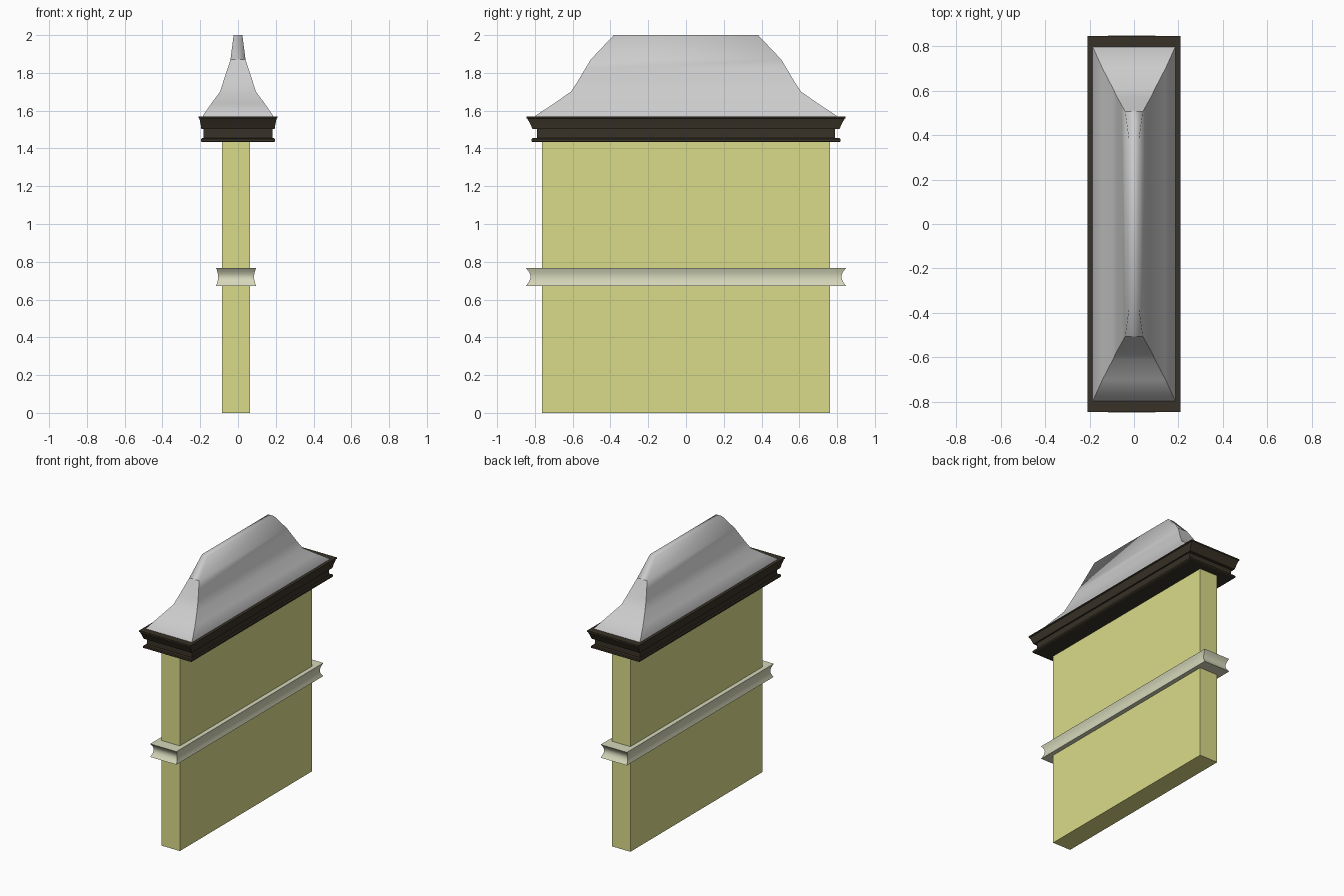
import bpy, bmesh, math

if "Cube" in bpy.data.objects:
    bpy.data.objects.remove(bpy.data.objects["Cube"])


def material(name, color):
    m = bpy.data.materials.new(name)
    m.diffuse_color = (*color, 1)
    m.use_nodes = True
    m.node_tree.nodes["Principled BSDF"].inputs["Base Color"].default_value = m.diffuse_color
    return m


def loft(name, rings, cx=0.0, mat=None, angle=30):
    """Stack rectangular rings (half x, half y, z) into a closed solid."""
    bm = bmesh.new()
    loops = [[bm.verts.new((cx + sx * hx, sy * hy, z))
              for sx, sy in ((-1, -1), (1, -1), (1, 1), (-1, 1))]
             for hx, hy, z in rings]
    for a, b in zip(loops, loops[1:]):
        for i in range(4):
            j = (i + 1) % 4
            bm.faces.new((a[i], a[j], b[j], b[i]))
    bm.faces.new(loops[0][::-1])
    bm.faces.new(loops[-1])
    bmesh.ops.recalc_face_normals(bm, faces=bm.faces)
    me = bpy.data.meshes.new(name)
    bm.to_mesh(me)
    bm.free()
    ob = bpy.data.objects.new(name, me)
    bpy.context.collection.objects.link(ob)
    if mat:
        me.materials.append(mat)
    bpy.ops.object.select_all(action='DESELECT')
    bpy.context.view_layer.objects.active = ob
    ob.select_set(True)
    bpy.ops.object.shade_smooth_by_angle(angle=math.radians(angle))
    return ob


yellow = material("yellow_plaster", (0.70, 0.71, 0.25))
cream = material("cream_stone", (0.67, 0.68, 0.49))
dark = material("dark_trim", (0.04, 0.032, 0.02))

# Wall slab, slightly off centre
loft("wall", [(0.074, 0.762, 0.0), (0.074, 0.762, 1.45)], -0.01, yellow)

# Middle band with hollowed edge
band = []
for i in range(9):
    t = i / 8
    dip = math.sin(math.pi * t)
    band.append((0.106 - 0.011 * dip, 0.848 - 0.025 * dip, 0.672 + 0.096 * t))
loft("middle_band", band, -0.01, cream)

# Cornice: lower lip, recessed neck, flared top
loft("cornice", [
    (0.190, 0.812, 1.434), (0.196, 0.818, 1.438), (0.196, 0.818, 1.450),
    (0.190, 0.812, 1.455), (0.182, 0.790, 1.455), (0.182, 0.790, 1.502),
    (0.194, 0.812, 1.502), (0.198, 0.825, 1.53), (0.204, 0.840, 1.558),
    (0.208, 0.845, 1.561), (0.208, 0.845, 1.570)], 0.0, dark)

# Concave hipped roof with ridge cap
roof = loft("roof", [
    (0.188, 0.800, 1.560), (0.185, 0.795, 1.575), (0.142, 0.700, 1.637),
    (0.095, 0.610, 1.70), (0.076, 0.570, 1.76), (0.056, 0.535, 1.82),
    (0.040, 0.505, 1.87), (0.023, 0.382, 2.0)], angle=40)
# Round the shading over the ridge cap
for e in roof.data.edges:
    if any(roof.data.vertices[v].co.z > 1.99 for v in e.vertices):
        e.use_edge_sharp = False
    else:
        a, b = (roof.data.vertices[v].co for v in e.vertices)
        if a.z > 1.86 and b.z > 1.86 and abs(a.x - b.x) > 0.01:
            e.use_edge_sharp = True
